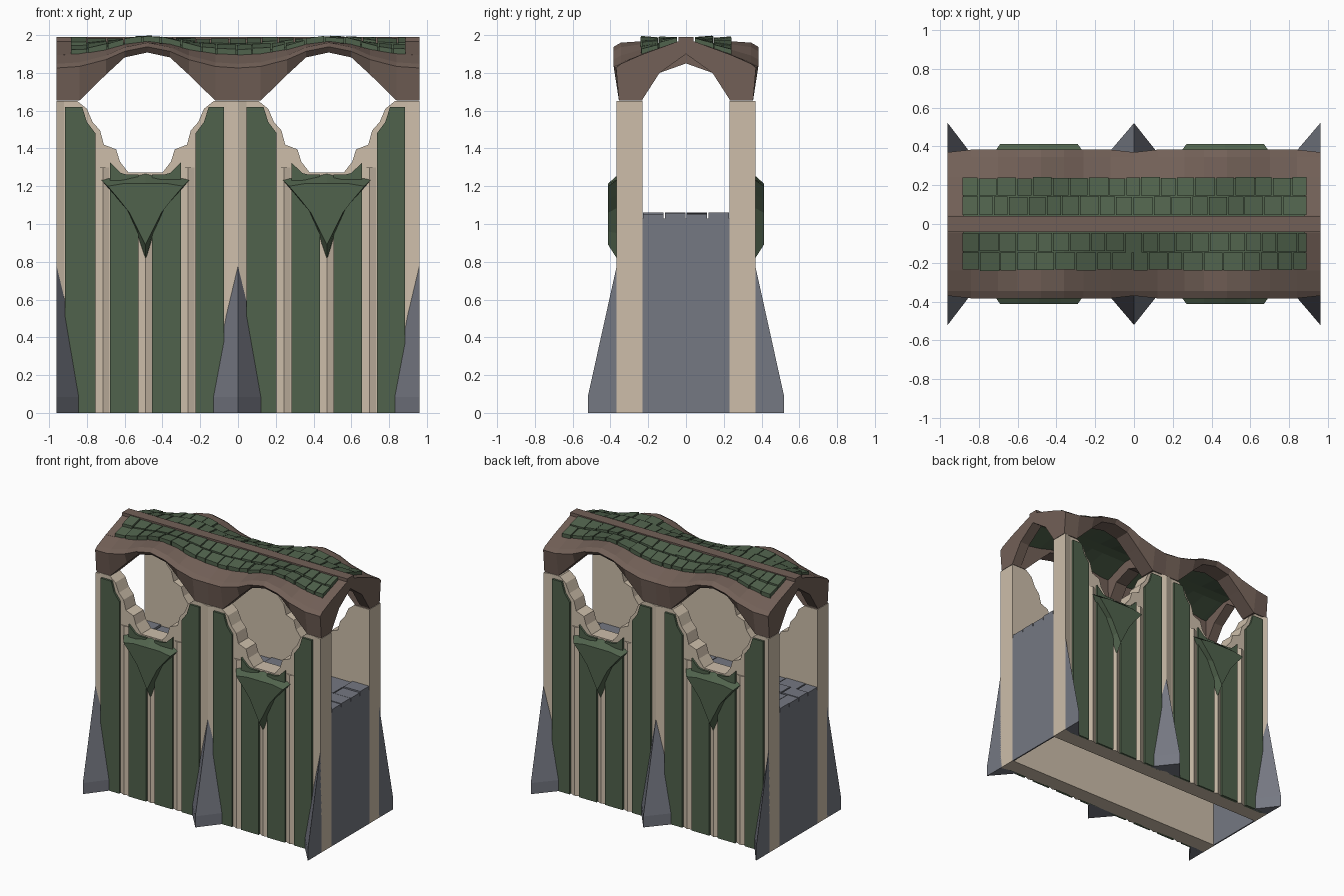
import bpy, bmesh, math, random

if "Cube" in bpy.data.objects:
    bpy.data.objects.remove(bpy.data.objects["Cube"])
random.seed(4)


def material(name, rgb):
    m = bpy.data.materials.new(name)
    m.diffuse_color = tuple((c / 255 / 12.92 if c < 11 else ((c / 255 + .055) / 1.055) ** 2.4) for c in rgb) + (1,)
    m.use_nodes = True
    m.node_tree.nodes["Principled BSDF"].inputs["Base Color"].default_value = m.diffuse_color
    return m


CREAM = material("cream_stone", (205, 190, 170))
GREEN = material("green_panel", (80, 98, 76))
BROWN = material("brown_wood", (114, 96, 87))
GRAY = material("gray_stone", (117, 120, 130))


def finish(bm, name, mat):
    bmesh.ops.recalc_face_normals(bm, faces=bm.faces)
    me = bpy.data.meshes.new(name)
    bm.to_mesh(me)
    bm.free()
    me.materials.append(mat)
    ob = bpy.data.objects.new(name, me)
    bpy.context.collection.objects.link(ob)


def loft(bm, sections):
    """Skin matching closed sections and cap both ends."""
    rings = [[bm.verts.new(p) for p in s] for s in sections]
    n = len(rings[0])
    for a, b in zip(rings, rings[1:]):
        for i in range(n):
            j = (i + 1) % n
            bm.faces.new((a[i], a[j], b[j], b[i]))
    bm.faces.new(rings[0])
    bm.faces.new(rings[-1])


def box(bm, x0, x1, y0, y1, z0, z1):
    loft(bm, [[(x, y0, z0), (x, y1, z0), (x, y1, z1), (x, y0, z1)] for x in (x0, x1)])


def prism_y(bm, pts, y0, y1):
    loft(bm, [[(x, y, z) for x, z in pts] for y in (y0, y1)])


def interp(table, d):
    for (a, u), (b, v) in zip(table, table[1:]):
        if d <= b:
            return u + (v - u) * max(0, d - a) / (b - a)
    return table[-1][1]


BAYS = (-.49, .47)
SIDES = (("front", -1), ("back", 1))
# half profiles of the scalloped openings: wall edge and panel edge
RIM = [(.09, 1.272), (.135, 1.33), (.155, 1.395), (.22, 1.42), (.24, 1.495), (.28, 1.54), (.31, 1.61), (.36, 1.65)]
PANEL = [(.10, 1.262), (.13, 1.27), (.187, 1.325), (.22, 1.40), (.265, 1.48), (.31, 1.54), (.335, 1.62)]
STRIPS = ((-.425, -.265), (-.187, -.037), (.035, .187), (.265, .415))

for label, s in SIDES:
    # wall with two scalloped openings
    bm = bmesh.new()
    top = []
    for c in BAYS:
        top += [(c - d, z) for d, z in reversed(RIM)] + [(c + d, z) for d, z in RIM]
    prism_y(bm, [(-.96, 0), (-.96, 1.65)] + top + [(.96, 1.65), (.96, 0)], s * .23, s * .352)
    finish(bm, label + "_wall", CREAM)

    # green panels trimmed by the opening
    bm = bmesh.new()
    for c in BAYS:
        for a, b in STRIPS:
            ds = sorted({a, b} | {k * d for d, z in PANEL for k in (-1, 1) if a < k * d < b})
            prism_y(bm, [(c + a, 0)] + [(c + d, interp(PANEL, abs(d))) for d in ds] + [(c + b, 0)],
                    s * .345, s * .368)
    finish(bm, label + "_panels", GREEN)

    # ridged ribs between panels and on columns
    bm = bmesh.new()
    ribs = [(c + d, .038, .038, 1.3 if d else 1.25) for c in BAYS for d in (-.226, 0, .226)]
    ribs += [(0, .07, .05, 1.65), (-.96, 0, .045, 1.65), (.96, .07, 0, 1.65)]
    for x, l, r, h in ribs:
        loft(bm, [[(x - l, s * .35, z), (x, s * .35, z), (x + r, s * .35, z), (x, s * .367, z)]
                  if l and r else [(x - l, s * .35, z), (x + r, s * .35, z), (x, s * .367, z)]
                  for z in (0, h)])
    finish(bm, label + "_ribs", CREAM)

    # tapered stone buttresses
    bm = bmesh.new()
    for x, l, r in ((-.96, 0, .13), (0, .145, .135), (.96, .145, 0)):
        def ring(z, k):
            return [(x - l * k, s * .35, z), (x + r * k, s * .35, z), (x, s * (.35 + .17 * k), z)]
        loft(bm, [ring(0, 1), ring(.085, 1), ring(.85, .005)])
    finish(bm, label + "_buttresses", GRAY)

    # pointed brackets below the openings
    bm = bmesh.new()
    back = [(.24, 1.24), (.17, 1.16), (.105, 1.09), (.042, .95), (0, .80)]
    face = [(.20, 1.20), (.14, 1.13), (.085, 1.06), (.035, .96), (0, .89)]
    for c in BAYS:
        secs = []
        for half, y, tops in ((back, .355, (1.24, 1.265)), (face, .412, (1.215, 1.215))):
            p = [(c - d, z) for d, z in half] + [(c + d, z) for d, z in half[-2::-1]]
            p += [(c + .11, tops[0]), (c, tops[1]), (c - .11, tops[0])]
            secs.append([(x, s * y, z) for x, z in p])
        loft(bm, secs)
    finish(bm, label + "_brackets", GREEN)

# raised walkway: deck and end walls, open underneath
bm = bmesh.new()
box(bm, -.96, .96, -.23, .23, 1.0, 1.03)
for x in (-.96, .95):
    box(bm, x, x + .01, -.232, .232, 0, 1.03)
finish(bm, "walkway_base", GRAY)
bm = bmesh.new()
for row in range(4):
    x, y = -.96, -.23 + row * .115
    w = .1 + .05 * (row % 2)
    while x < .955:
        x1 = min(x + w, .96)
        box(bm, x, x1 - .008 * (x1 < .96), y + .003, y + .112, 1.025, 1.05 + random.random() * .012)
        x, w = x1, random.uniform(.16, .24)
finish(bm, "paving_stones", GRAY)

# undulating roof heights by distance from the nearest crest
EAVE = [(0, 1.95), (.1, 1.935), (.2, 1.89), (.3, 1.85), (.48, 1.838)]
ARCH = [(0, 1.908), (.12, 1.882), (.22, 1.79), (.36, 1.653), (.48, 1.653)]


def crest(x):
    return abs(abs(x) - .48)


def roof_z(x, y):
    e = interp(EAVE, crest(x)) + .01
    return e + (1.958 - e) * min(1, max(0, (.345 - abs(y)) / .3))


STATIONS = sorted({k * (.48 + j * d) for k in (-1, 1) for j in (-1, 1) for d in (0, .12, .22, .36, .48)})

# arched brown eaves
for label, s in SIDES:
    bm = bmesh.new()
    secs = []
    for x in STATIONS:
        lo, hi, d = interp(ARCH, crest(x)), interp(EAVE, crest(x)), crest(x)
        out = .37 if d > .45 else .383
        pts = [(.23, lo), (.355, lo), (out, hi - .012), (.345, hi + .01), (.235, roof_z(x, .235) + .008)]
        secs.append([(x, s * y, z) for y, z in pts])
    loft(bm, secs)
    finish(bm, label + "_eave", BROWN)


def roof_section(x, dz, thick):
    ys = (-.24, -.045, .045, .24)
    return [(x, y, roof_z(x, y) + dz) for y in ys] + [(x, y, roof_z(x, y) + dz - thick) for y in reversed(ys)]


# green roof underlay
bm = bmesh.new()
mid = [-.88] + STATIONS[1:-1] + [.88]
loft(bm, [roof_section(x, 0, .035) for x in mid])
finish(bm, "roof_ceiling", GREEN)

# brown end strips, end arches, middle arch
bm = bmesh.new()
for a, b in ((-.96, -.88), (.88, .96)):
    loft(bm, [roof_section(x, .008, .045) for x in (a, b)])
for a, b, peak in ((-.96, -.88, 1.9), (.88, .96, 1.9), (-.05, .05, 1.85)):
    secs = []
    for x in (a, b):
        low = [(-.235, 1.653), (-.14, 1.8), (0, peak), (.14, 1.8), (.235, 1.653)]
        high = [(y, roof_z(x, y) - .01) for y in (.235, .14, 0, -.14, -.235)]
        secs.append([(x, y, z) for y, z in low + high])
    loft(bm, secs)
finish(bm, "roof_arches", BROWN)

# straight ridge beam
bm = bmesh.new()
box(bm, -.96, .96, -.04, .04, 1.925, 1.99)
finish(bm, "ridge_beam", BROWN)

# roof tiles in two rows per slope
bm = bmesh.new()
for s in (-1, 1):
    for y0, y1 in ((.047, .142), (.148, .238)):
        x = -.885
        while x < .87:
            x1 = min(x + random.uniform(.075, .11), .895)
            if .895 - x1 < .04:
                x1 = .895
            lift, e = .026 + random.random() * .01, random.uniform(-.004, .004)
            secs = []
            for xx in (x, x1 - .007):
                secs.append([(xx, s * y, roof_z(xx, y) + h) for y, h in
                             ((y0, -.005), (y1 + e, -.005), (y1 + e, lift + .004), (y0, lift - .004))])
            loft(bm, secs)
            x = x1
finish(bm, "roof_tiles", GREEN)
